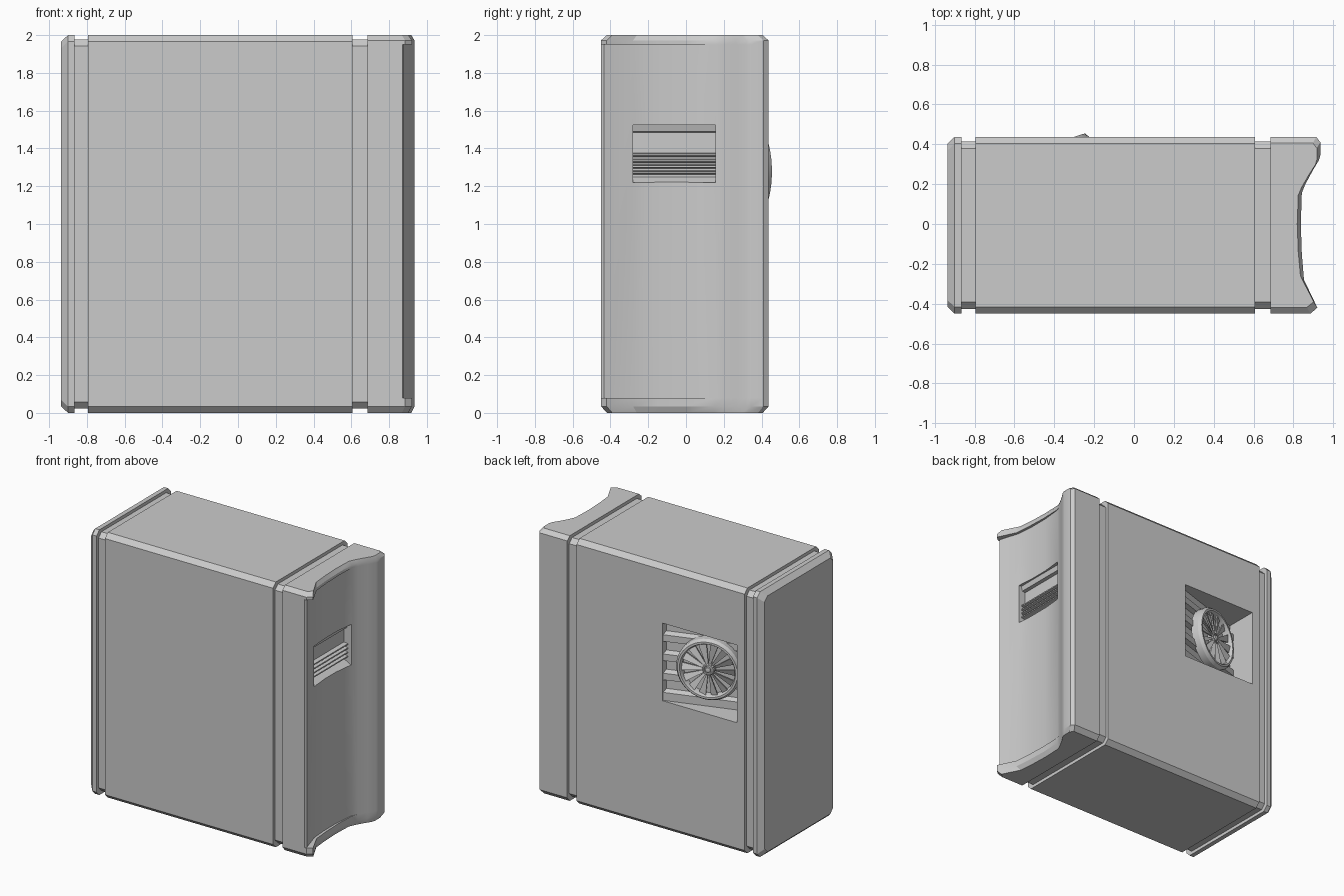
import bpy, bmesh, math
from mathutils import Matrix, Vector

if "Cube" in bpy.data.objects:
    bpy.data.objects.remove(bpy.data.objects["Cube"])


def finish(name, bm, smooth=None):
    bmesh.ops.recalc_face_normals(bm, faces=bm.faces)
    me = bpy.data.meshes.new(name)
    bm.to_mesh(me)
    bm.free()
    ob = bpy.data.objects.new(name, me)
    bpy.context.collection.objects.link(ob)
    if smooth:
        bpy.ops.object.select_all(action='DESELECT')
        ob.select_set(True)
        bpy.context.view_layer.objects.active = ob
        bpy.ops.object.shade_smooth_by_angle(angle=math.radians(smooth))
    return ob


def loft(name, sections, smooth=None):
    """Skin a list of closed 3D loops and cap both ends."""
    bm = bmesh.new()
    rings = [[bm.verts.new(p) for p in s] for s in sections]
    n = len(rings[0])
    for a, b in zip(rings, rings[1:]):
        for i in range(n):
            j = (i + 1) % n
            bm.faces.new((a[i], a[j], b[j], b[i]))
    bm.faces.new(rings[0])
    bm.faces.new(rings[-1])
    return finish(name, bm, smooth)


def cut(ob, cutter):
    cutter.hide_render = True
    m = ob.modifiers.new("cut", 'BOOLEAN')
    m.operation, m.solver, m.object = 'DIFFERENCE', 'EXACT', cutter
    bpy.context.view_layer.objects.active = ob
    bpy.ops.object.modifier_apply(modifier=m.name)
    bpy.data.objects.remove(cutter)


# Case body: chamfered cross-section run along x, with two grooves
def section(x, d):
    y0, y1, z0, z1, c = -0.45 + d, 0.437 - d, d, 2 - d, 0.034
    return [(x, y, z) for y, z in (
        (y0 + c, z0), (y1 - c, z0), (y1, z0 + c), (y1, z1 - c),
        (y1 - c, z1), (y0 + c, z1), (y0, z1 - c), (y0, z0 + c))]


stations = [(-0.937, 0.035), (-0.9, 0), (-0.865, 0), (-0.865, 0.024), (-0.795, 0.024),
            (-0.795, 0), (0.607, 0), (0.607, 0.024), (0.7, 0.024)]
body = loft("case_body", [section(x, d) for x, d in stations])

# Rear recess: floor slopes inward toward -x, with four horizontal channels
X_SHALLOW, X_DEEP, DEPTH = -0.11, -0.73, 0.2
SLOT = 0.04


def recess(x, y):
    pts = [(0.6, 0.98), (0.6, 1.565)]
    for k in range(4):
        z = 1.565 - 0.145 * k
        pts += [(y - SLOT, z), (y - SLOT, z - 0.075), (y, z - 0.09), (y, z - 0.14)]
    pts.append((y, 0.98))
    return [(x, a, b) for a, b in pts]


cut(body, loft("recess_cutter", [recess(X_SHALLOW, 0.43), recess(X_DEEP, 0.43 - DEPTH)]))

# Concave front panel: plan profile stacked in z with lips at both ends
tail = [(0.86, 0.2), (0.895, 0.265), (0.928, 0.32), (0.935, 0.345),
        (0.935, 0.41), (0.915, 0.437), (0.685, 0.437)]
lip = [(0.685, -0.45), (0.885, -0.45), (0.92, -0.42), (0.853, -0.28),
       (0.842, -0.15), (0.837, 0), (0.842, 0.155)] + tail
mid = [(0.685, -0.45), (0.87, -0.45), (0.88, -0.435), (0.832, -0.28),
       (0.822, -0.15), (0.822, 0), (0.838, 0.155)] + tail
end = [(x if x < 0.7 else x - 0.018, y * 0.93) for x, y in lip]
levels = [(0, end), (0.035, lip), (0.08, lip), (0.08, mid),
          (1.95, mid), (1.95, lip), (1.972, lip), (2, end)]
panel = loft("front_panel", [[(x, y, z) for x, y in p] for z, p in levels])

# Drive bay and louvres cut into the front panel
bay = [(1.0, 1.22), (1.0, 1.525), (0.81, 1.525), (0.80, 1.49), (0.775, 1.485), (0.775, 1.375)]
for k in range(4):
    z = 1.375 - 0.031 * k
    bay += [(0.808, z - 0.004), (0.808, z - 0.013), (0.775, z - 0.02), (0.775, z - 0.03)]
bay += [(0.775, 1.25), (0.825, 1.22)]
cut(panel, loft("bay_cutter", [[(x, y, z) for x, z in bay] for y in (-0.28, 0.155)]))
bpy.ops.object.select_all(action='DESELECT')
panel.select_set(True)
bpy.context.view_layer.objects.active = panel
bpy.ops.object.shade_smooth_by_angle(angle=math.radians(25))

# Fan, built flat then set onto the sloping recess floor
t = math.atan2(DEPTH, X_SHALLOW - X_DEEP)
c, s = math.cos(t), math.sin(t)
place = Matrix(((c, 0, -s, -0.43), (s, 0, c, 0.324), (0, -1, 0, 1.278), (0, 0, 0, 1)))


def lathe(name, prof, segs, closed):
    bm = bmesh.new()
    rings = [[bm.verts.new((r * math.cos(2 * math.pi * i / segs),
                            r * math.sin(2 * math.pi * i / segs), h))
              for i in range(segs)] for r, h in prof]
    pairs = list(zip(rings, rings[1:]))
    if closed:
        pairs.append((rings[-1], rings[0]))
    else:
        bm.faces.new(rings[0])
        bm.faces.new(rings[-1])
    for a, b in pairs:
        for i in range(segs):
            j = (i + 1) % segs
            bm.faces.new((a[i], a[j], b[j], b[i]))
    bm.transform(place)
    return finish(name, bm, 30)


lathe("fan_ring", [(0.23, -0.01), (0.23, 0.045), (0.215, 0.068), (0.2, 0.068), (0.19, 0.05),
                   (0.19, -0.01)], 40, True)
lathe("fan_back_plate", [(0.195, -0.01), (0.195, 0.012)], 40, False)
lathe("fan_hub", [(0.045, 0), (0.045, 0.045), (0.037, 0.055), (0.03, 0.055), (0.027, 0.048),
                  (0.02, 0.048), (0.018, 0.06), (0.008, 0.063)], 24, False)

# Tapered, pitched blades
bm = bmesh.new()
for k in range(14):
    rot = place @ Matrix.Rotation(2 * math.pi * k / 14, 4, 'Z')
    loops = []
    for r, w in ((0.035, 0.006), (0.195, 0.027)):
        loops.append([bm.verts.new(rot @ Vector((r, y, h))) for y, h in (
            (-w, 0.03), (w, 0.044), (w, 0.054), (-w, 0.04))])
    a, b = loops
    for i in range(4):
        j = (i + 1) % 4
        bm.faces.new((a[i], a[j], b[j], b[i]))
    bm.faces.new(a)
    bm.faces.new(b)
finish("fan_blades", bm)
